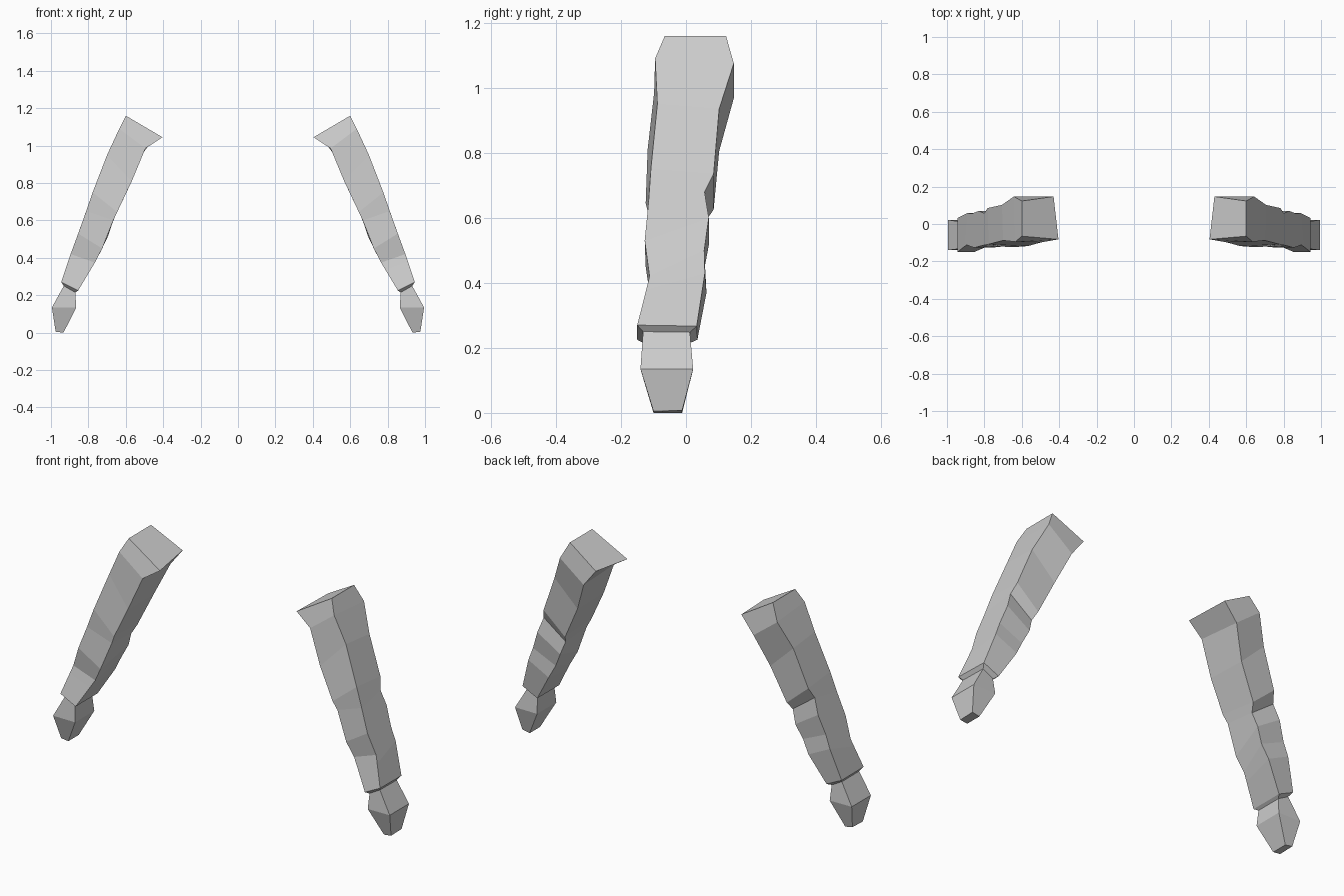
import bpy, bmesh

grey = bpy.data.materials.new("plain grey")
grey.diffuse_color = (0.6, 0.6, 0.6, 1)

# (z, x) profiles of the outer and inner edge, top to bottom
OUTER = [(1.16, .60), (1.08, .64), (.95, .70), (.78, .767), (.66, .808), (.52, .858),
         (.42, .895), (.27, .945), (.248, .93), (.135, .995), (.005, .975)]
INNER = [(1.06, .43), (1.045, .404), (.985, .495), (.80, .572), (.605, .665), (.52, .693),
         (.40, .75), (.225, .855), (.215, .87), (.134, .865), (0, .933)]

# Rings of (y, z): outer front, outer back, inner back, inner front
ARM = [
    ((-.065, 1.16), (.123, 1.16), (.147, 1.06), (-.082, 1.045)),   # shoulder cap
    ((-.095, 1.09), (.147, 1.075), (.147, .968), (-.098, .985)),
    ((-.088, .95), (.102, .935), (.102, .805), (-.118, .81)),
    ((-.108, .75), (.085, .735), (.085, .625), (-.124, .645)),     # elbow
    ((-.115, .65), (.057, .68), (.057, .585), (-.113, .60)),
    ((-.127, .53), (.070, .60), (.070, .515), (-.124, .45)),
    ((-.112, .42), (.056, .50), (.056, .44), (-.113, .375)),
    ((-.122, .38), (.058, .43), (.063, .37), (-.122, .335)),
    ((-.150, .27), (.033, .267), (.035, .225), (-.150, .225)),     # cuff
    ((-.132, .25), (.012, .248), (.012, .215), (-.132, .215)),     # wrist
    ((-.140, .135), (.022, .135), (.022, .134), (-.140, .134)),    # knuckles
    ((-.100, .005), (-.012, .008), (-.012, 0), (-.100, 0)),        # fingertips
]


def x_at(profile, z):
    for (z0, x0), (z1, x1) in zip(profile, profile[1:]):
        if z >= z1:
            return x0 + (x1 - x0) * min(1, max(0, (z0 - z) / (z0 - z1)))
    return profile[-1][1]


def make_arm(name, side):
    bm = bmesh.new()
    rings = [[bm.verts.new((side * x_at(OUTER if i < 2 else INNER, z), y, z))
              for i, (y, z) in enumerate(ring)] for ring in ARM]
    for a, b in zip(rings, rings[1:]):
        for i in range(4):
            j = (i + 1) % 4
            bm.faces.new((a[i], a[j], b[j], b[i]))
    bm.faces.new(rings[0])
    bm.faces.new(rings[-1])
    bmesh.ops.recalc_face_normals(bm, faces=bm.faces)
    mesh = bpy.data.meshes.new(name)
    bm.to_mesh(mesh)
    bm.free()
    mesh.materials.append(grey)
    bpy.context.collection.objects.link(bpy.data.objects.new(name, mesh))


make_arm("right_arm", 1)
make_arm("left_arm", -1)
